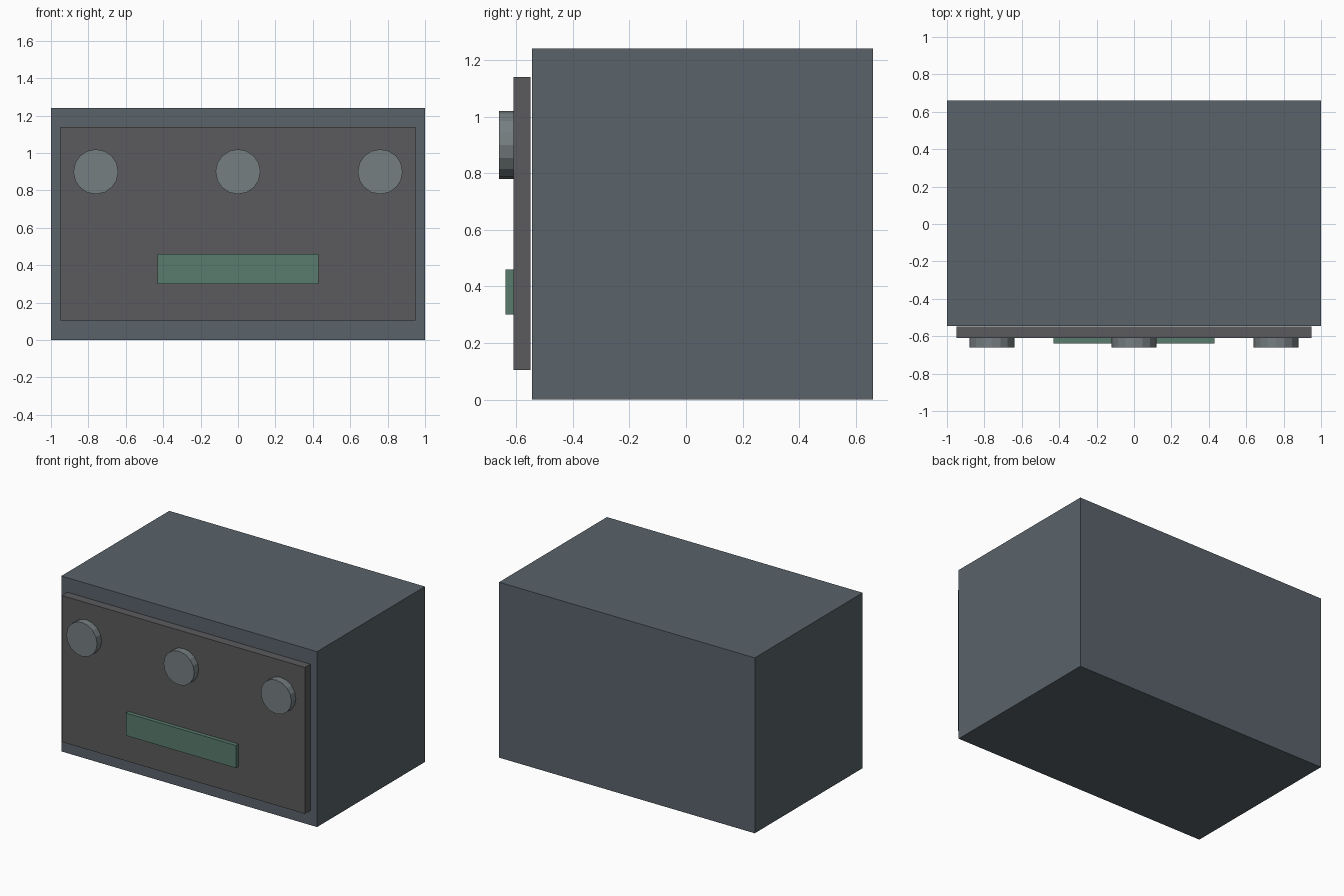
import bpy
import math

if "Cube" in bpy.data.objects:
    bpy.data.objects.remove(bpy.data.objects["Cube"])


def material(name, rgb):
    mat = bpy.data.materials.new(name)
    mat.diffuse_color = (*rgb, 1)
    mat.use_nodes = True
    mat.node_tree.nodes["Principled BSDF"].inputs["Base Color"].default_value = mat.diffuse_color
    return mat


def box(name, x, y, z, mat):
    """Box from (min, max) ranges."""
    bpy.ops.mesh.primitive_cube_add(size=1)
    ob = bpy.context.object
    ob.name = name
    for v in ob.data.vertices:
        v.co = [(r[0] + r[1]) / 2 + c * (r[1] - r[0]) for c, r in zip(v.co, (x, y, z))]
    ob.data.materials.append(mat)
    return ob


def knob(name, x, mat):
    bpy.ops.mesh.primitive_cylinder_add(
        vertices=16, radius=0.12, depth=0.05,
        location=(x, -0.635, 0.9), rotation=(math.pi / 2, 0, 0))
    ob = bpy.context.object
    ob.name = name
    ob.data.materials.append(mat)


casing = material("casing_grey", (0.10, 0.125, 0.145))
dark = material("panel_grey", (0.105, 0.105, 0.11))
metal = material("knob_grey", (0.18, 0.21, 0.22))
green = material("display_green", (0.10, 0.20, 0.155))

# Main housing
box("housing", (-1, 1), (-0.545, 0.66), (0, 1.24), casing)
# Raised front panel, a hair off the housing
box("front_panel", (-0.95, 0.95), (-0.61, -0.549), (0.105, 1.14), dark)
# Display strip
box("display_strip", (-0.43, 0.43), (-0.638, -0.61), (0.30, 0.46), green)
# Row of control knobs
for label, x in (("left", -0.76), ("middle", 0), ("right", 0.76)):
    knob(f"{label}_knob", x, metal)
